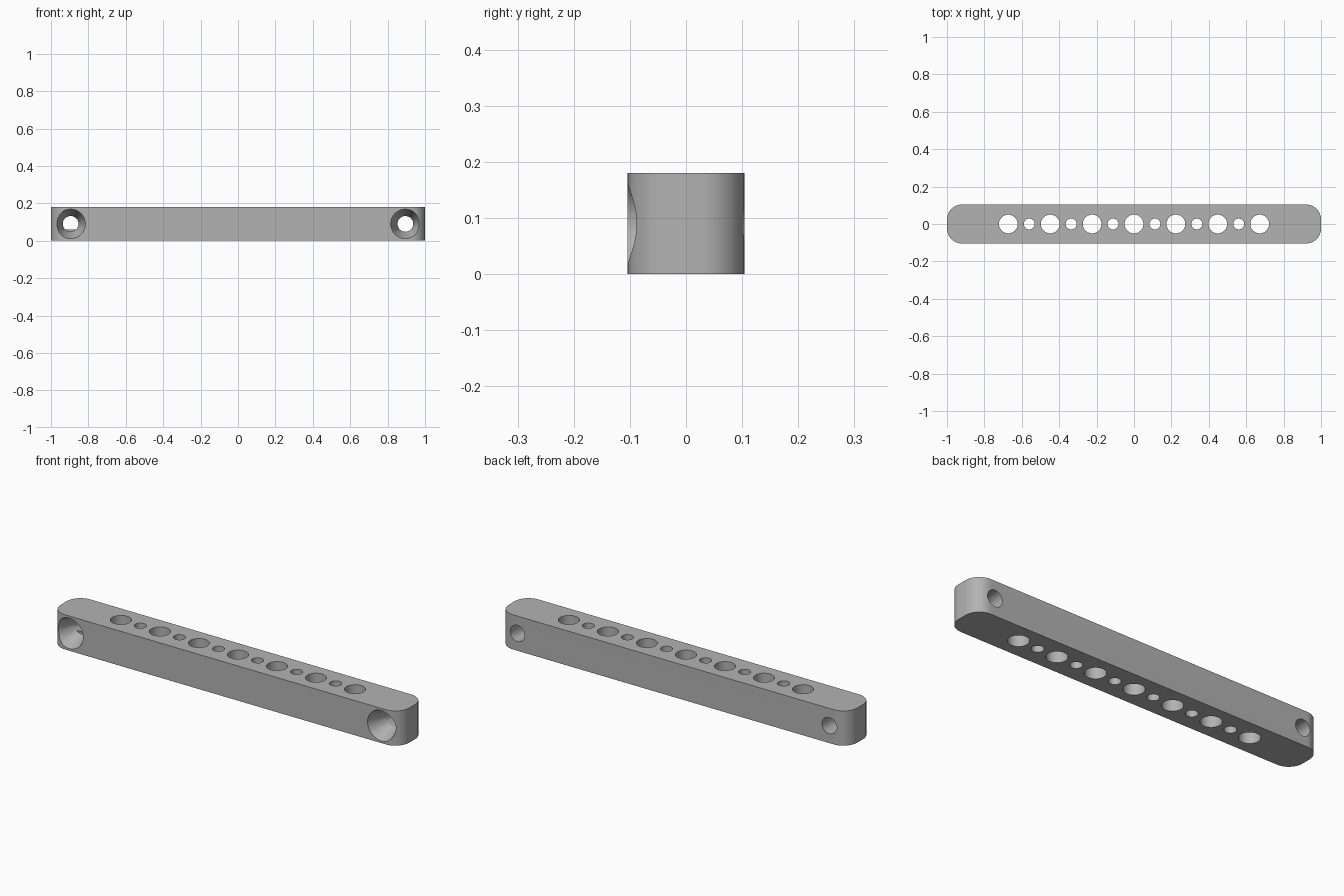
import bpy
import bmesh
from math import radians
from mathutils import Matrix

cube = bpy.data.objects.get("Cube")
if cube:
    bpy.data.objects.remove(cube, do_unlink=True)

HALF_Y, HEIGHT, CORNER = 0.104, 0.18, 0.08

grey = bpy.data.materials.new("plain grey")
grey.use_nodes = True
colour = (0.45, 0.45, 0.45, 1)
grey.diffuse_color = colour
grey.node_tree.nodes["Principled BSDF"].inputs["Base Color"].default_value = colour


def make_object(name, bm):
    bmesh.ops.recalc_face_normals(bm, faces=bm.faces[:])
    mesh = bpy.data.meshes.new(name)
    bm.to_mesh(mesh)
    bm.free()
    mesh.materials.append(grey)
    obj = bpy.data.objects.new(name, mesh)
    bpy.context.collection.objects.link(obj)
    return obj


def add_cone(bm, r1, r2, depth, matrix):
    bmesh.ops.create_cone(bm, cap_ends=True, segments=48, radius1=r1,
                          radius2=r2, depth=depth, matrix=matrix)


# Bar: a block with rounded vertical corners
bm = bmesh.new()
bmesh.ops.create_cube(bm, size=1, matrix=Matrix.Translation((0, 0, HEIGHT / 2))
                      @ Matrix.Diagonal((2, 2 * HALF_Y, HEIGHT, 1)))
uprights = [e for e in bm.edges if abs(e.verts[0].co.z - e.verts[1].co.z) > 0.1]
bmesh.ops.bevel(bm, geom=uprights, offset=CORNER, segments=16, profile=0.5,
                affect='EDGES')
bar = make_object("mounting_bar", bm)

# Row of alternating large and small vertical holes
bm = bmesh.new()
for i in range(-6, 7):
    r = 0.05 if i % 2 == 0 else 0.029
    add_cone(bm, r, r, 0.4, Matrix.Translation((i * 0.112, 0, HEIGHT / 2)))
row_cutter = make_object("hole_row_cutter", bm)

# Screw holes through the ends
turn = Matrix.Rotation(radians(-90), 4, 'X')
bm = bmesh.new()
for x in (-0.895, 0.895):
    add_cone(bm, 0.042, 0.042, 0.5, Matrix.Translation((x, 0, HEIGHT / 2)) @ turn)
screw_cutter = make_object("screw_hole_cutter", bm)

# Conical sinks on the front, extended slightly past the face
SINK, SLOPE, OVER = 0.1, 0.37, 0.02
bm = bmesh.new()
for x in (-0.895, 0.895):
    centre_y = -HALF_Y + (SINK - OVER) / 2
    add_cone(bm, 0.079 + SLOPE * OVER, 0.042, SINK + OVER,
             Matrix.Translation((x, centre_y, HEIGHT / 2)) @ turn)
sink_cutter = make_object("countersink_cutter", bm)

for cutter in (row_cutter, screw_cutter, sink_cutter):
    cutter.hide_render = True
    cutter.hide_set(True)
    mod = bar.modifiers.new(cutter.name, 'BOOLEAN')
    mod.operation = 'DIFFERENCE'
    mod.solver = 'EXACT'
    mod.object = cutter

# Apply the cuts, then shade smoothly with sharp rims
bpy.context.view_layer.objects.active = bar
bar.select_set(True)
for mod in list(bar.modifiers):
    bpy.ops.object.modifier_apply(modifier=mod.name)
for cutter in (row_cutter, screw_cutter, sink_cutter):
    bpy.data.objects.remove(cutter, do_unlink=True)
bpy.ops.object.shade_smooth_by_angle(angle=radians(25))
